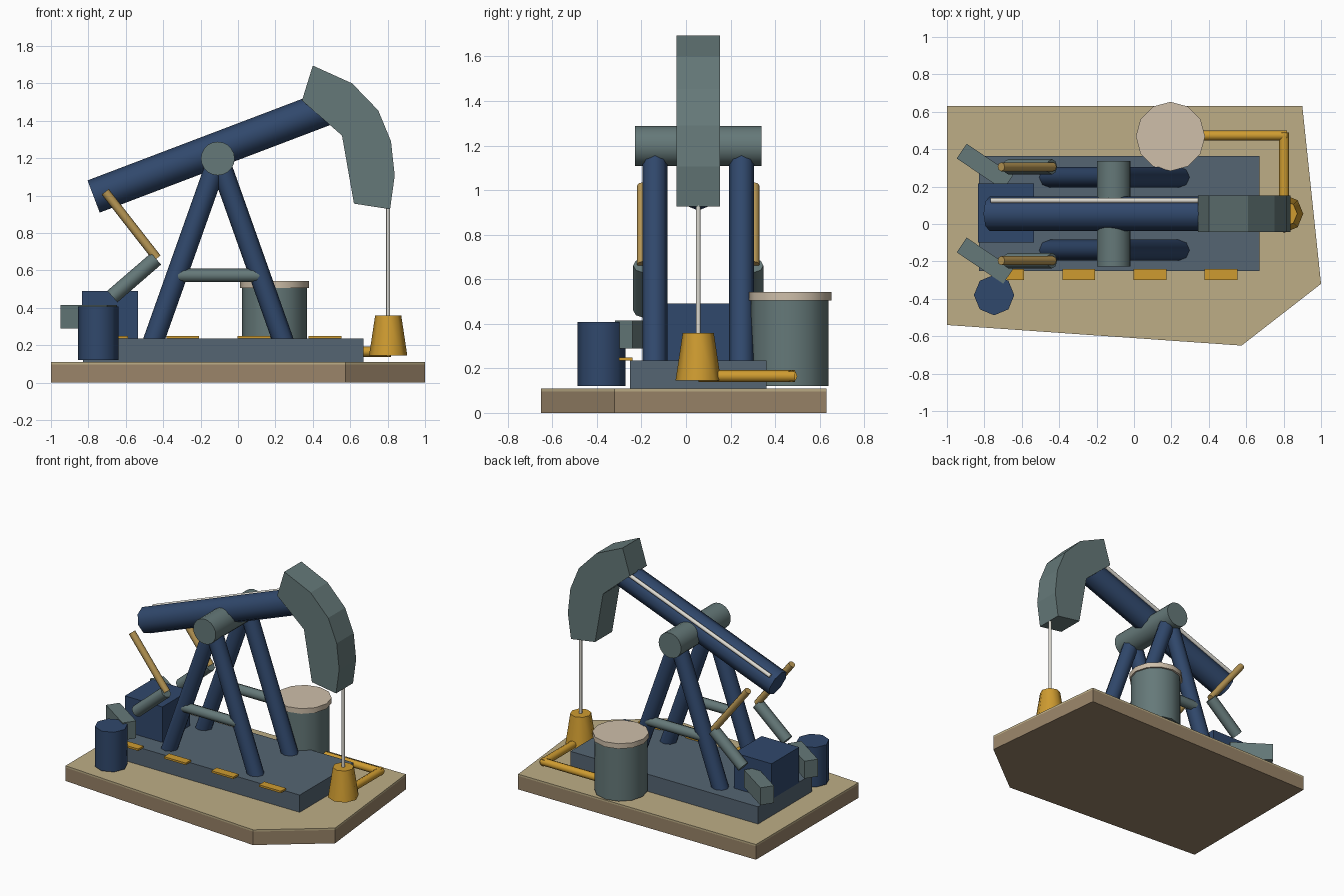
import bpy, bmesh, math
from mathutils import Vector, Matrix

if "Cube" in bpy.data.objects:
    bpy.data.objects.remove(bpy.data.objects["Cube"])

CY = 0.055  # centre line of the pump in y


def mat(name, r, g, b):
    m = bpy.data.materials.new(name)
    m.diffuse_color = (r, g, b, 1)
    m.use_nodes = True
    m.node_tree.nodes["Principled BSDF"].inputs["Base Color"].default_value = m.diffuse_color
    return m


NAVY = mat("navy", 0.03, 0.065, 0.15)
TEAL = mat("grey_teal", 0.13, 0.19, 0.19)
SLATE = mat("slate", 0.09, 0.13, 0.17)
GOLD = mat("gold", 0.62, 0.33, 0.03)
BRASS = mat("brass", 0.48, 0.31, 0.09)
SAND = mat("sand", 0.51, 0.42, 0.24)
EARTH = mat("earth", 0.32, 0.23, 0.14)
PALE = mat("pale", 0.62, 0.52, 0.40)
WHITE = mat("off_white", 0.72, 0.70, 0.64)


def finish(name, bm, material, smooth=False):
    bmesh.ops.recalc_face_normals(bm, faces=bm.faces)
    me = bpy.data.meshes.new(name)
    bm.to_mesh(me)
    bm.free()
    me.materials.append(material)
    ob = bpy.data.objects.new(name, me)
    bpy.context.collection.objects.link(ob)
    if smooth:
        bpy.ops.object.select_all(action='DESELECT')
        ob.select_set(True)
        bpy.context.view_layer.objects.active = ob
        bpy.ops.object.shade_smooth_by_angle(angle=math.radians(50))
    return ob


def rod(name, p0, p1, r, material, n=8, r2=None):
    p0, p1 = Vector(p0), Vector(p1)
    d = p1 - p0
    bm = bmesh.new()
    m = Matrix.Translation((p0 + p1) / 2) @ d.to_track_quat('Z', 'Y').to_matrix().to_4x4()
    bmesh.ops.create_cone(bm, cap_ends=True, segments=n, radius1=r,
                          radius2=r if r2 is None else r2, depth=d.length, matrix=m)
    return finish(name, bm, material, True)


def box(name, centre, size, material, turn=0):
    bm = bmesh.new()
    m = (Matrix.Translation(centre) @ Matrix.Rotation(math.radians(turn), 4, 'Z')
         @ Matrix.Diagonal((*size, 1)))
    bmesh.ops.create_cube(bm, size=1, matrix=m)
    return finish(name, bm, material)


def prism(name, points, offset, material):
    bm = bmesh.new()
    f = bm.faces.new([bm.verts.new(p) for p in points])
    ext = bmesh.ops.extrude_face_region(bm, geom=[f], use_keep_orig=True)
    vs = [g for g in ext['geom'] if isinstance(g, bmesh.types.BMVert)]
    bmesh.ops.translate(bm, verts=vs, vec=offset)
    return finish(name, bm, material)


# ground slab with sandy top
outline = [(-1, 0.63), (-1, -0.54), (0.575, -0.65), (1, -0.32), (0.9, 0.63)]
prism("ground_slab", [(x, y, 0) for x, y in outline], (0, 0, 0.097), EARTH)
prism("sand_top", [(x, y, 0.097) for x, y in outline], (0, 0, 0.013), SAND)

# skid and its edge plates
box("skid", (-0.08, CY, 0.172), (1.5, 0.615, 0.125), SLATE)
for i in range(4):
    box(f"edge_plate_{i + 1}", (-0.675 + 0.38 * i, -0.27, 0.242),
        (0.175, 0.06, 0.014), GOLD)

# A-frames, braces, pitman arms, cranks and counterweights on both sides
for side, s in (("front", -1), ("back", 1)):
    y = CY + s * 0.195
    for end, e in (("left", -1), ("right", 1)):
        rod(f"{side}_{end}_leg", (-0.105 + e * 0.355, y, 0.2), (-0.105, y, 1.2), 0.056, NAVY)
    yb = y + s * 0.02
    rod(f"{side}_brace", (-0.32, yb, 0.573), (0.115, yb, 0.573), 0.036, TEAL)
    ya = CY + s * 0.251
    rod(f"{side}_pitman_arm", (-0.71, ya, 1.02), (-0.433, ya, 0.665), 0.024, BRASS)
    rod(f"{side}_crank", (-0.672, ya, 0.46), (-0.438, ya, 0.662), 0.041, TEAL)
    box(f"{side}_counterweight", (-0.797, ya, 0.352), (0.30, 0.095, 0.125), TEAL, -34)

# pivot bearing and walking beam
rod("pivot_bearing", (-0.108, -0.228, 1.198), (-0.108, 0.338, 1.198), 0.09, TEAL, 20)
ang = math.radians(20.8)
along = Vector((math.cos(ang), 0, math.sin(ang)))
up = Vector((-math.sin(ang), 0, math.cos(ang)))
start = Vector((-0.772, CY, 0.995))
rod("walking_beam", start, start + along * 1.33, 0.092, NAVY)

# pale line along the beam's upper back edge
line = start + up * 0.068 + Vector((0, 0.071, 0)) + along * 0.035
rod("beam_line", line, line + along * 1.22, 0.014, WHITE)

# curved head
head = [(0.40, 1.695), (0.61, 1.60), (0.75, 1.455), (0.818, 1.29), (0.838, 1.107),
        (0.813, 0.927), (0.62, 0.957), (0.556, 1.321), (0.342, 1.508)]
prism("beam_head", [(x, CY - 0.097, z) for x, z in head], (0, 0.194, 0), TEAL)

# well rod, wellhead and outlet pipe
rod("well_rod", (0.803, CY, 0.33), (0.803, CY, 0.97), 0.011, WHITE)
rod("wellhead", (0.803, CY, 0.145), (0.803, CY, 0.358), 0.102, GOLD, 8, 0.07)
rod("outlet_pipe", (0.803, CY, 0.165), (0.803, 0.49, 0.165), 0.027, GOLD)
rod("tank_pipe", (0.818, 0.473, 0.165), (0.30, 0.473, 0.165), 0.027, GOLD)

# storage tank with lid
rod("storage_tank", (0.195, 0.465, 0.12), (0.195, 0.465, 0.51), 0.174, TEAL, 12)
rod("tank_lid", (0.195, 0.468, 0.505), (0.195, 0.468, 0.542), 0.185, PALE, 12)

# gearbox and drum
box("gearbox", (-0.685, CY + 0.003, 0.362), (0.30, 0.315, 0.257), NAVY)
rod("drum", (-0.748, -0.38, 0.12), (-0.748, -0.38, 0.407), 0.108, NAVY, 8)
